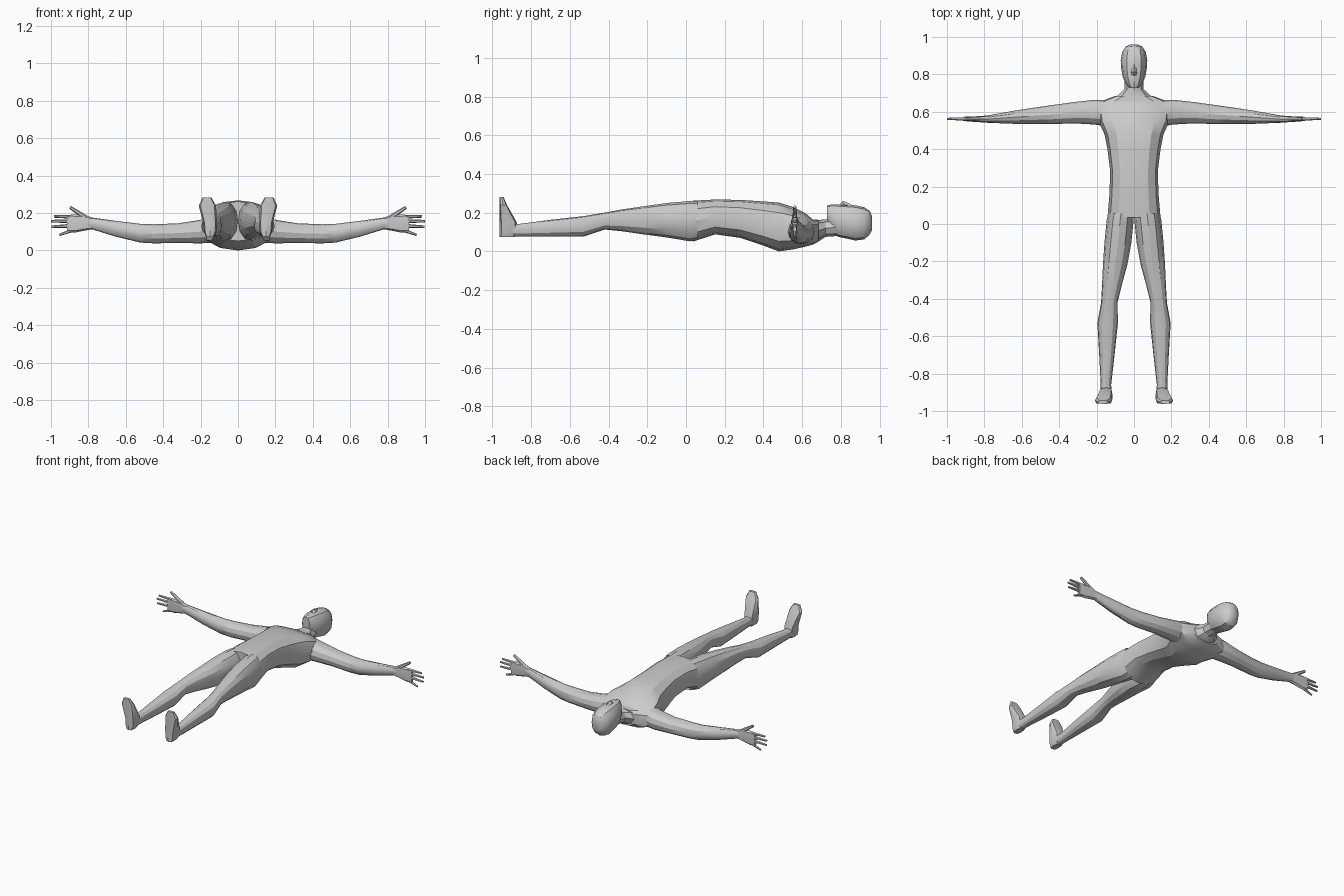
import bpy, bmesh, math
from mathutils import Vector


def finish(name, bm, mirror=False):
    bmesh.ops.recalc_face_normals(bm, faces=bm.faces)
    mesh = bpy.data.meshes.new(name)
    bm.to_mesh(mesh)
    bm.free()
    ob = bpy.data.objects.new(name, mesh)
    bpy.context.collection.objects.link(ob)
    if mirror:
        ob.modifiers.new("Mirror", 'MIRROR')
    bpy.ops.object.select_all(action='DESELECT')
    ob.select_set(True)
    bpy.context.view_layer.objects.active = ob
    bpy.ops.object.shade_smooth_by_angle(angle=math.radians(28))
    return ob


def loft(name, axis, rings, n=12, power=2.0, mirror=False, caps=(True, True)):
    """Rings are (position, lo_a, hi_a, lo_b, hi_b) along an axis."""
    bm = bmesh.new()
    loops = []
    for t, a0, a1, b0, b1 in rings:
        loop = []
        for i in range(n):
            c, s = math.cos(2 * math.pi * i / n), math.sin(2 * math.pi * i / n)
            c = math.copysign(abs(c) ** (2 / power), c) if abs(c) > 1e-6 else 0
            s = math.copysign(abs(s) ** (2 / power), s) if abs(s) > 1e-6 else 0
            co = [(a0 + a1) / 2 + c * (a1 - a0) / 2, (b0 + b1) / 2 + s * (b1 - b0) / 2]
            co.insert("xyz".index(axis), t)
            loop.append(bm.verts.new(co))
        loops.append(loop)
    for p, q in zip(loops, loops[1:]):
        for i in range(n):
            j = (i + 1) % n
            bm.faces.new((p[i], p[j], q[j], q[i]))
    if caps[0]:
        bm.faces.new(loops[0])
    if caps[1]:
        bm.faces.new(loops[-1])
    return finish(name, bm, mirror)


def centred(rows):
    return [(y, -w, w, lo, hi) for y, w, lo, hi in rows]


# Torso, running up through the shoulders into the neck
loft("torso", 'y', centred([
    (0.035, 0.142, 0.05, 0.262), (0.15, 0.132, 0.088, 0.268),
    (0.28, 0.127, 0.07, 0.266), (0.40, 0.142, 0.03, 0.258),
    (0.48, 0.158, 0.0, 0.252), (0.55, 0.19, 0.01, 0.23),
    (0.62, 0.20, 0.025, 0.195), (0.655, 0.18, 0.035, 0.165),
    (0.685, 0.10, 0.05, 0.163)]), power=2.6)
loft("neck", 'y', centred([
    (0.65, 0.13, 0.04, 0.165), (0.69, 0.085, 0.055, 0.163),
    (0.72, 0.052, 0.075, 0.165), (0.79, 0.048, 0.08, 0.17)]),
    n=8, caps=(False, False))

# Head and nose
loft("head", 'y', centred([
    (0.728, 0.026, 0.155, 0.236), (0.75, 0.044, 0.105, 0.242),
    (0.785, 0.060, 0.075, 0.243), (0.83, 0.068, 0.066, 0.241),
    (0.875, 0.071, 0.056, 0.238), (0.92, 0.063, 0.062, 0.228),
    (0.948, 0.044, 0.085, 0.21), (0.96, 0.022, 0.11, 0.185)]), power=2.3)
loft("nose", 'y', centred([
    (0.795, 0.014, 0.225, 0.246), (0.812, 0.015, 0.225, 0.261),
    (0.855, 0.008, 0.225, 0.242)]), n=4)

# Legs
loft("leg", 'y', [
    (0.06, 0.0, 0.138, 0.06, 0.26), (0.02, 0.002, 0.146, 0.052, 0.26),
    (-0.10, 0.014, 0.158, 0.072, 0.25), (-0.22, 0.036, 0.166, 0.088, 0.233),
    (-0.33, 0.066, 0.171, 0.104, 0.217), (-0.42, 0.088, 0.176, 0.113, 0.20),
    (-0.53, 0.086, 0.196, 0.076, 0.182), (-0.70, 0.104, 0.186, 0.076, 0.163),
    (-0.86, 0.122, 0.178, 0.077, 0.142), (-0.90, 0.12, 0.18, 0.077, 0.142)],
    power=2.2, mirror=True, caps=(False, False))

# Feet, with flat soles and toes pointing up
loft("foot", 'z', [
    (0.075, 0.128, 0.172, -0.962, -0.885), (0.10, 0.116, 0.182, -0.962, -0.872),
    (0.15, 0.114, 0.186, -0.962, -0.874), (0.24, 0.117, 0.210, -0.962, -0.925),
    (0.282, 0.142, 0.19, -0.962, -0.943)], n=8, power=3.2, mirror=True)

# Arms
loft("arm", 'x', [
    (0.14, 0.52, 0.66, 0.04, 0.18), (0.21, 0.532, 0.664, 0.038, 0.162),
    (0.32, 0.538, 0.652, 0.04, 0.145), (0.45, 0.534, 0.634, 0.038, 0.14),
    (0.52, 0.535, 0.624, 0.042, 0.142), (0.65, 0.536, 0.604, 0.073, 0.158),
    (0.78, 0.541, 0.581, 0.113, 0.176), (0.80, 0.543, 0.579, 0.115, 0.178)],
    mirror=True, caps=(False, False))

# Hands: palm
loft("palm", 'x', [
    (0.78, 0.543, 0.578, 0.113, 0.176), (0.82, 0.544, 0.577, 0.106, 0.19),
    (0.87, 0.547, 0.575, 0.096, 0.192), (0.915, 0.551, 0.573, 0.096, 0.19)],
    n=8, power=2.8, mirror=True)

# Hands: thumb and fingers, each a tapered stick from base to tip
bm = bmesh.new()
for base, tip, r in [((0.81, 0.172), (0.898, 0.231), 0.014),
                     ((0.88, 0.18), (0.985, 0.182), 0.011),
                     ((0.89, 0.156), (1.0, 0.157), 0.011),
                     ((0.89, 0.132), (0.997, 0.127), 0.011),
                     ((0.88, 0.11), (0.955, 0.083), 0.010)]:
    p, q = Vector((base[0], 0.562, base[1])), Vector((tip[0], 0.562, tip[1]))
    d = q - p
    rot = d.to_track_quat('Z', 'Y').to_matrix().to_4x4()
    rot.translation = (p + q) / 2
    bmesh.ops.create_cone(bm, cap_ends=True, segments=6, radius1=r,
                          radius2=r * 0.6, depth=d.length, matrix=rot)
finish("fingers", bm, mirror=True)
